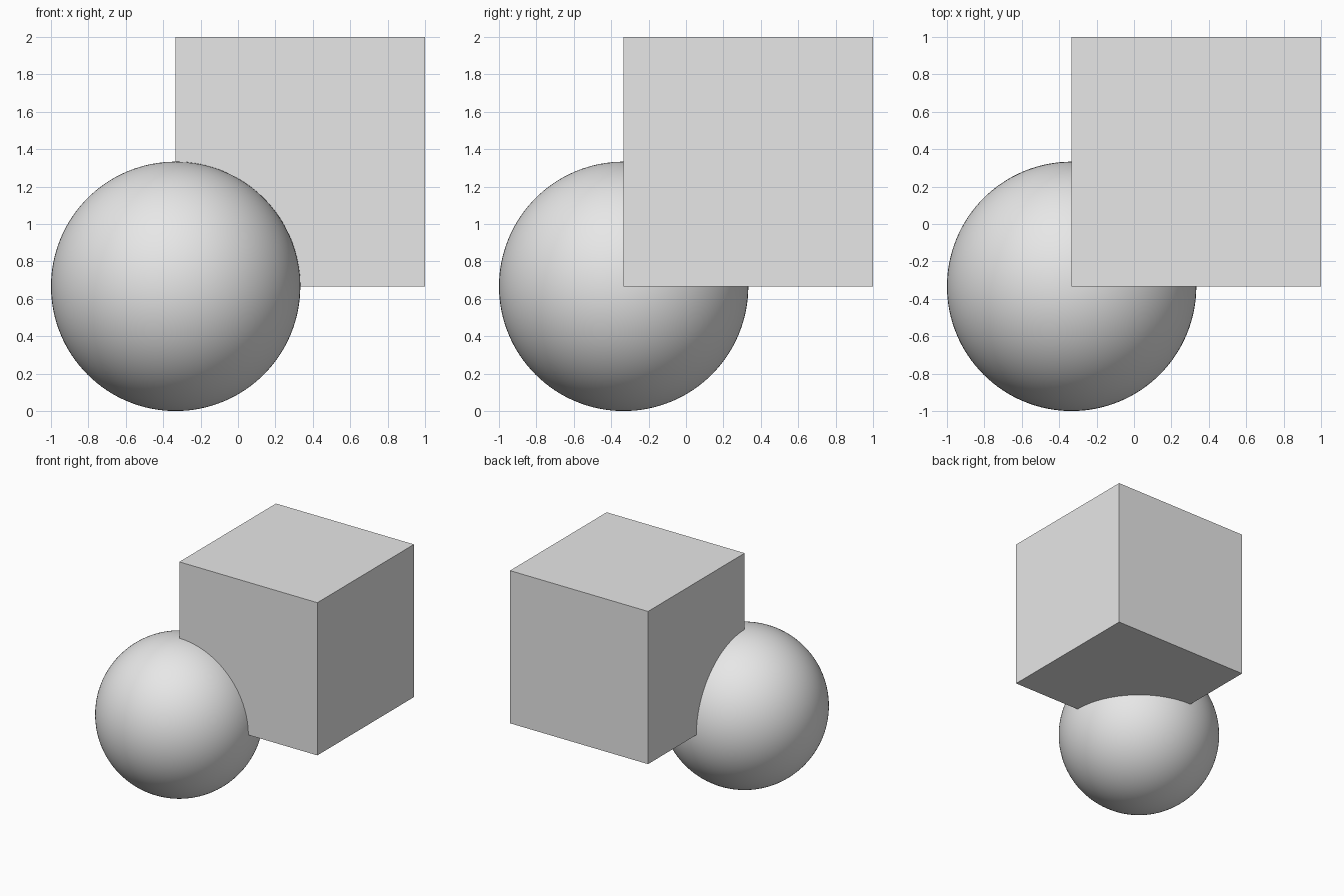
import bpy
import math

default = bpy.data.objects.get("Cube")
if default:
    bpy.data.objects.remove(default, do_unlink=True)

# One plain grey for both solids
GREY = (0.8, 0.8, 0.8, 1.0)
grey = bpy.data.materials.new("light grey")
grey.use_nodes = True
grey.diffuse_color = GREY
grey.node_tree.nodes["Principled BSDF"].inputs["Base Color"].default_value = GREY

THIRD = 1 / 3
SIZE = 4 * THIRD  # cube edge and ball diameter


def finish(name):
    obj = bpy.context.active_object
    obj.name = obj.data.name = name
    obj.data.materials.append(grey)
    return obj


# Block: its lower front right corner sits at the centre of the ball
bpy.ops.mesh.primitive_cube_add(size=SIZE, location=(THIRD, THIRD, 4 * THIRD))
finish("block")

# Smooth ball
bpy.ops.mesh.primitive_uv_sphere_add(segments=128, ring_count=64, radius=SIZE / 2,
                                     location=(-THIRD, -THIRD, 2 * THIRD))
finish("ball")
bpy.ops.object.shade_smooth_by_angle(angle=math.radians(30))
